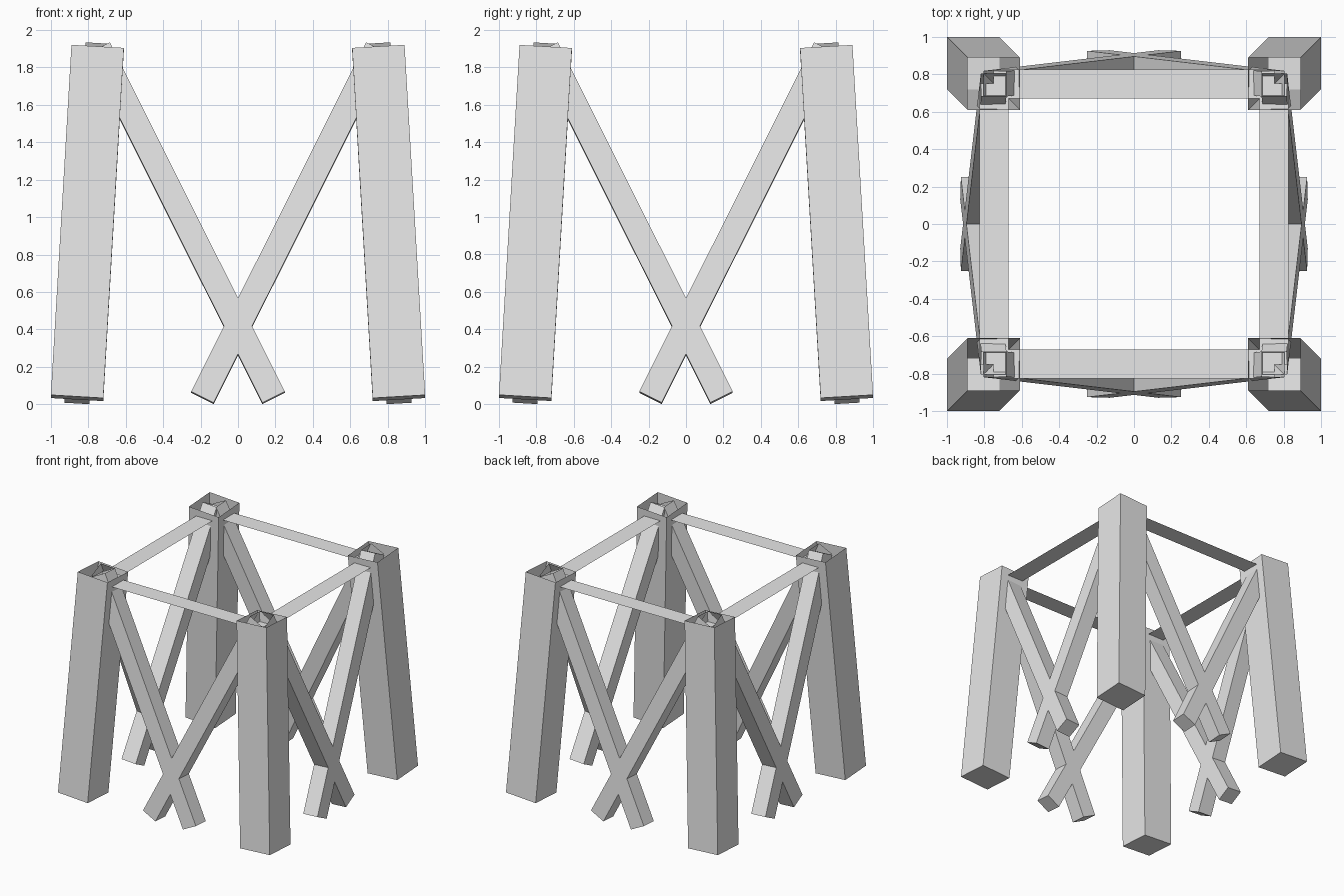
import bpy, bmesh, math
from mathutils import Vector, Matrix

cube = bpy.data.objects.get("Cube")
if cube:
    bpy.data.objects.remove(cube, do_unlink=True)

GREY = (0.8, 0.8, 0.8, 1.0)
grey = bpy.data.materials.new("plain grey")
grey.use_nodes = True
grey.diffuse_color = GREY
grey.node_tree.nodes["Principled BSDF"].inputs["Base Color"].default_value = GREY

INWARD = 0.11 / 1.87      # lean of posts and braces per unit of height
BRACE_HALF = 0.067
POST_HALF = 0.14


def add_object(name, bm, turn):
    bmesh.ops.recalc_face_normals(bm, faces=bm.faces)
    bm.transform(turn)
    mesh = bpy.data.meshes.new(name)
    bm.to_mesh(mesh)
    bm.free()
    mesh.materials.append(grey)
    obj = bpy.data.objects.new(name, mesh)
    bpy.context.collection.objects.link(obj)


def open_tube(name, base, top, u, v, turn):
    """Square tube from base to top, closed below and open above."""
    bm = bmesh.new()
    signs = ((-1, -1), (1, -1), (1, 1), (-1, 1))
    low = [bm.verts.new(base + u * a + v * b) for a, b in signs]
    high = [bm.verts.new(top + u * a + v * b) for a, b in signs]
    bm.faces.new(low)
    for i in range(4):
        j = (i + 1) % 4
        bm.faces.new((low[i], low[j], high[j], high[i]))
    add_object(name, bm, turn)


def flat_strip(name, turn):
    """Thin flat rail joining the tops of two neighbouring posts."""
    bm = bmesh.new()
    corners = ((-0.75, -0.825), (0.75, -0.825), (0.75, -0.67), (-0.75, -0.67))
    face = bm.faces.new([bm.verts.new((x, y, 1.84)) for x, y in corners])
    add_object(name, bm, turn)


sides = ("front", "left", "back", "right")
for i, side in enumerate(sides):
    turn = Matrix.Rotation(i * math.pi / 2, 4, 'Z')

    # Leaning corner post
    rise = POST_HALF * INWARD
    open_tube(f"{side}_corner_post",
              Vector((0.86, -0.86, 0.033)), Vector((0.75, -0.75, 1.904)),
              Vector((POST_HALF, 0, rise)), Vector((0, -POST_HALF, rise)), turn)

    # Pair of crossed braces in the leaning plane of this side
    outward = Vector((0, -1, INWARD)).normalized()
    for label, s in (("a", 1), ("b", -1)):
        foot = Vector((0.19 * s, -0.86, 0.034))
        head = Vector((-0.745 * s, -0.75, 1.9))
        across = (head - foot).normalized().cross(outward).normalized()
        open_tube(f"{side}_brace_{label}", foot, head,
                  across * BRACE_HALF, outward * BRACE_HALF, turn)

    # Top rail
    flat_strip(f"{side}_top_rail", turn)
